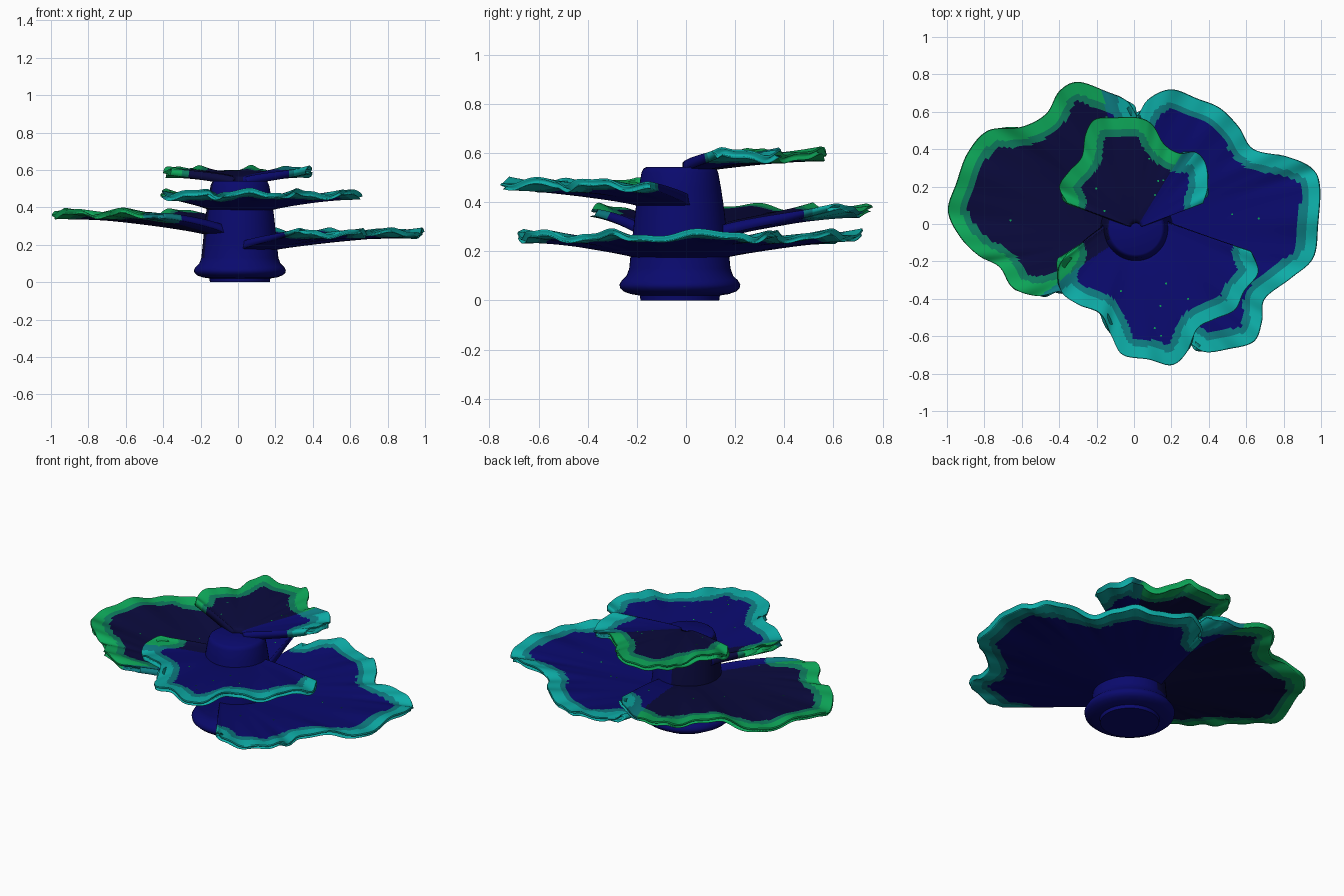
import bpy, bmesh, math, random
from mathutils import Vector
from mathutils.geometry import intersect_point_line

random.seed(4)
if "Cube" in bpy.data.objects:
    bpy.data.objects.remove(bpy.data.objects["Cube"], do_unlink=True)


def material(name, r, g, b):
    m = bpy.data.materials.new(name)
    m.use_nodes = True
    m.diffuse_color = (r, g, b, 1)
    m.node_tree.nodes["Principled BSDF"].inputs["Base Color"].default_value = (r, g, b, 1)
    return m


MATS = [
    material("navy", .003, .003, .155),
    material("teal", .004, .20, .22),
    material("cyan", .004, .42, .39),
    material("dark navy", .003, .003, .046),
    material("deep green", .004, .20, .11),
    material("green", .004, .39, .10),
]
GREEN_SHIFT, GREEN = 3, 5
HUB = Vector((0.01, -0.025))


def finish(name, bm, angle=60):
    mesh = bpy.data.meshes.new(name)
    bm.to_mesh(mesh)
    bm.free()
    for m in MATS:
        mesh.materials.append(m)
    ob = bpy.data.objects.new(name, mesh)
    bpy.context.collection.objects.link(ob)
    bpy.ops.object.select_all(action='DESELECT')
    ob.select_set(True)
    bpy.context.view_layer.objects.active = ob
    bpy.ops.object.shade_smooth_by_angle(angle=math.radians(angle))
    return ob


def angle_of(p):
    return math.degrees(math.atan2(p[1] - HUB.y, p[0] - HUB.x)) % 360


def spline(points, steps=10):
    """Catmull-Rom curve through the points."""
    p = [Vector(q) for q in points]
    p = [2 * p[0] - p[1]] + p + [2 * p[-1] - p[-2]]
    out = []
    for a, b, c, d in zip(p, p[1:], p[2:], p[3:]):
        for i in range(steps):
            t = i / steps
            out.append(0.5 * (2 * b + (c - a) * t + (2 * a - 5 * b + 4 * c - d) * t**2
                              + (3 * b - a - 3 * c + d) * t**3))
    return out + [p[-2]]


def rim_distance(p, edge, i):
    """Distance from p to the stretch of outline around column i."""
    best = 9
    near = edge[max(i - 30, 0):i + 31]
    for a, b in zip(near, near[1:]):
        q, t = intersect_point_line(p, a, b)
        q = a.lerp(b, min(max(t, 0), 1))
        best = min(best, (p - q).length)
    return best


# Trunk with a swollen foot
def trunk():
    profile = [(0, 0), (.16, 0), (.163, .02), (.2, .026), (.228, .036), (.243, .05), (.246, .065), (.236, .082),
               (.217, .1), (.206, .13), (.197, .22), (.182, .36), (.167, .46), (.156, .52), (.148, .536),
               (.138, .542), (0, .542)]
    bm = bmesh.new()
    n = 48
    rings = []
    for r, z in profile:
        count = n if r else 1
        rings.append([bm.verts.new((HUB.x + r * math.cos(math.tau * i / n),
                                    HUB.y + r * math.sin(math.tau * i / n), z)) for i in range(count)])
    for a, b in zip(rings, rings[1:]):
        for i in range(n):
            j = (i + 1) % n
            loop = [a[i % len(a)], a[j % len(a)], b[j % len(b)], b[i % len(b)]]
            f = bm.faces.new(list(dict.fromkeys(loop)))
            c = f.calc_center_median()
            if .12 < c.z < .53 and 100 < angle_of(c) < 205:
                f.material_index = GREEN_SHIFT
    bmesh.ops.recalc_face_normals(bm, faces=bm.faces)
    finish("trunk", bm)


# Ruffled shelf: a fan from the trunk to the outline, banded by distance to the rim
def shelf(name, outline, z_hub, z_rim, waves, green, hub_radius=.14, spread=30):
    edge = spline(outline)
    n = len(edge)
    count = 34
    start = angle_of(edge[0])
    sweep = (angle_of(edge[-1]) - start) % 360
    bm = bmesh.new()
    rows = [[] for _ in range(count + 1)]
    for i, p in enumerate(edge):
        turn = (angle_of(p) - start + 20) % 360 - 20
        a = math.radians(start + turn + spread * (2 * turn / sweep - 1))
        hub = HUB + hub_radius * Vector((math.cos(a), math.sin(a)))
        ruffle = math.sin(math.tau * waves * i / n) + .4 * math.sin(math.tau * waves * 2.3 * i / n)
        for k in range(count + 1):
            t = 1 - (1 - k / count)**1.5
            q = hub.lerp(p, t)
            z = z_hub + (z_rim - z_hub) * t**.65 + .014 * ruffle * t**4
            if k == count:
                z -= .008
            rows[k].append(bm.verts.new((q.x, q.y, z)))

    for k in range(count):
        for i in range(n - 1):
            f = bm.faces.new((rows[k][i], rows[k + 1][i], rows[k + 1][i + 1], rows[k][i + 1]))
            c = f.calc_center_median()
            a = angle_of(c)
            d = rim_distance(c.xy, edge, i)
            band = 2 if d < .068 else 1 if d < .105 else 0
            f.material_index = band
            if green and green[0] < a < green[1]:
                f.material_index = band + GREEN_SHIFT
            elif green and band == 2 and min(abs(a - g) for g in green) < 6:
                f.material_index = 1
    spots = [rows[random.randint(8, 20)][random.randint(9, n - 9)].co.copy() for _ in range(6)]
    ob = finish(name, bm)

    # Thick at the trunk, thin at the rim
    group = ob.vertex_groups.new(name="thickness")
    for k in range(count + 1):
        group.add(range(n * (count + 1)), 1, 'REPLACE') if k == 0 else None
    for v in ob.data.vertices:
        reach = (v.co.xy - HUB).length
        group.add([v.index], max(.5, 1 - .7 * reach), 'REPLACE')
    mod = ob.modifiers.new("body", 'SOLIDIFY')
    mod.thickness = .05
    mod.offset = -1
    mod.vertex_group = "thickness"

    # Tiny bright spots on the upper side
    bm = bmesh.new()
    for s in spots:
        f = bm.faces.new([bm.verts.new(s + Vector((.006 * math.cos(a), .006 * math.sin(a), .004)))
                          for a in (math.tau * i / 6 for i in range(6))])
        f.material_index = GREEN
    finish(name + "_spots", bm)


trunk()
shelf("left_shelf",
      [(.3, -.64), (.38, -.685), (.5, -.67), (.64, -.63), (.685, -.52), (.7, -.4), (.84, -.29), (.96, -.18),
       (.985, 0), (.995, .2), (.95, .3), (.82, .36), (.64, .4), (.56, .52), (.46, .62), (.34, .67),
       (.2, .72), (.08, .67), (.02, .58)],
      .205, .275, 7, None)
shelf("right_shelf",
      [(.015, .58), (-.04, .66), (-.15, .71), (-.3, .76), (-.4, .71), (-.47, .59), (-.6, .52), (-.78, .5),
       (-.89, .38), (-.95, .22), (-.995, .07), (-.93, -.07), (-.83, -.17), (-.72, -.23), (-.65, -.34),
       (-.52, -.385), (-.4, -.36)],
      .285, .38, 6, (104, 215))
shelf("front_shelf",
      [(-.36, -.16), (-.405, -.24), (-.39, -.36), (-.3, -.43), (-.18, -.48), (-.12, -.6), (-.06, -.7), (.08, -.725),
       (.2, -.755), (.28, -.69), (.34, -.56), (.43, -.51), (.54, -.46), (.59, -.36), (.665, -.26), (.63, -.15)],
      .42, .485, 5, (180, 214))
shelf("top_shelf",
      [(.37, .11), (.395, .2), (.385, .32), (.33, .385), (.24, .38), (.16, .43), (.1, .53), (.02, .57),
       (-.1, .57), (-.21, .56), (-.26, .48), (-.28, .36), (-.35, .28), (-.4, .2), (-.36, .115)],
      .56, .608, 5, (58, 180), .03, 0)
